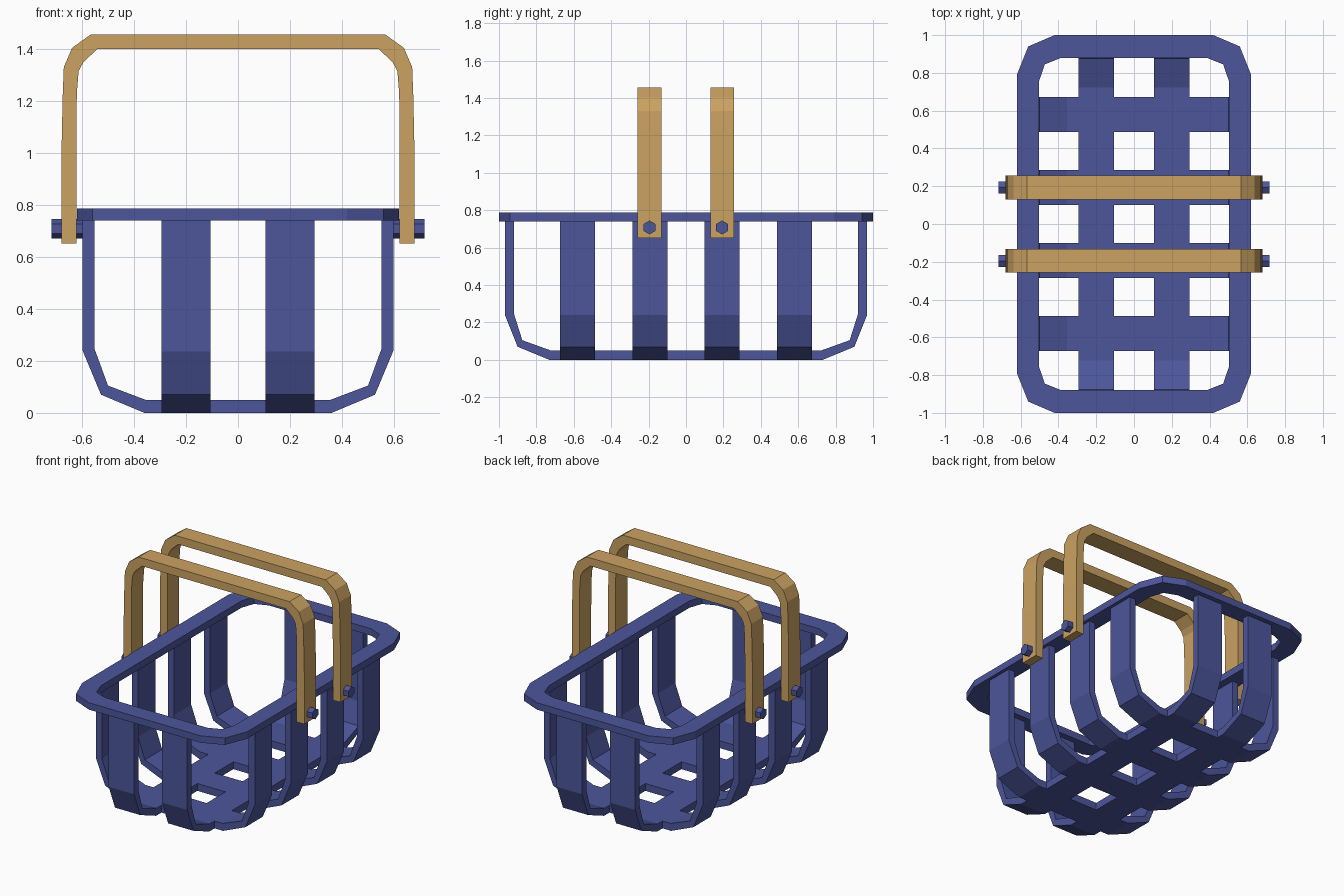
import bpy, bmesh, math
from mathutils import Matrix

if "Cube" in bpy.data.objects:
    bpy.data.objects.remove(bpy.data.objects["Cube"])


def material(name, col):
    m = bpy.data.materials.new(name)
    m.diffuse_color = (*col, 1)
    m.use_nodes = True
    m.node_tree.nodes["Principled BSDF"].inputs["Base Color"].default_value = m.diffuse_color
    return m


BLUE = material("basket blue", (0.074, 0.093, 0.33))
TAN = material("handle tan", (0.60, 0.36, 0.122))


def finish(bm, name, mat):
    bmesh.ops.recalc_face_normals(bm, faces=bm.faces)
    me = bpy.data.meshes.new(name)
    bm.to_mesh(me)
    bm.free()
    me.materials.append(mat)
    ob = bpy.data.objects.new(name, me)
    bpy.context.collection.objects.link(ob)
    return ob


def mirrored(half):
    """Right-hand half of a path -> full path from right to left."""
    return half + [(-u, v) for u, v in reversed(half)]


def band(name, outer, inner, place, lo, hi, mat, closed=False):
    """Solid band between two matching paths, swept from lo to hi."""
    bm = bmesh.new()
    rings = [[bm.verts.new(place(u, v, w)) for u, v, w in
              ((*o, lo), (*o, hi), (*i, hi), (*i, lo))] for o, i in zip(outer, inner)]
    n = len(rings)
    for k in range(n if closed else n - 1):
        a, b = rings[k], rings[(k + 1) % n]
        for j in range(4):
            bm.faces.new((a[j], a[(j + 1) % 4], b[(j + 1) % 4], b[j]))
    if not closed:
        bm.faces.new(rings[0])
        bm.faces.new(rings[-1])
    return finish(bm, name, mat)


def along_x(u, v, w):
    return (u, w, v)


def along_y(u, v, w):
    return (w, u, v)


def flat(u, v, w):
    return (u, v, w)


# Rim: octagon-cornered flat frame
def loop(half):
    top = mirrored(half)
    return top + [(-u, -v) for u, v in top]


band("rim", loop([(0.62, 0.79), (0.56, 0.94), (0.42, 1.0)]),
     loop([(0.503, 0.755), (0.472, 0.845), (0.385, 0.88)]), flat, 0.74, 0.787, BLUE, True)

# Cross slats running side to side
for i, y in enumerate((-0.58, -0.193, 0.193, 0.58)):
    band(f"cross_slat_{i}", mirrored([(0.598, 0.745), (0.598, 0.24), (0.527, 0.07), (0.36, 0)]),
         mirrored([(0.552, 0.745), (0.552, 0.247), (0.5, 0.105), (0.355, 0.05)]),
         along_x, y - 0.093, y + 0.093, BLUE)

# Long slats running front to back
for i, x in enumerate((-0.2, 0.2)):
    band(f"long_slat_{i}", mirrored([(0.967, 0.745), (0.967, 0.237), (0.9, 0.07), (0.73, 0)]),
         mirrored([(0.92, 0.745), (0.92, 0.247), (0.875, 0.105), (0.722, 0.05)]),
         along_y, x - 0.095, x + 0.095, BLUE)

# Handles with hexagonal pivot pins
for i, y in enumerate((-0.195, 0.193)):
    band(f"handle_{i}",
         mirrored([(0.679, 0.652), (0.679, 1.0), (0.674, 1.227), (0.67, 1.33), (0.638, 1.404), (0.567, 1.455)]),
         mirrored([(0.622, 0.652), (0.622, 1.0), (0.62, 1.227), (0.613, 1.315), (0.594, 1.35), (0.54, 1.4)]),
         along_x, y - 0.063, y + 0.063, TAN)
    for s in (-1, 1):
        bm = bmesh.new()
        bmesh.ops.create_cone(bm, cap_ends=True, segments=6, radius1=0.037, radius2=0.037, depth=0.15,
                              matrix=Matrix.Translation((s * 0.643, y, 0.708)) @ Matrix.Rotation(math.pi / 2, 4, 'Y'))
        # Keep a hexagon corner pointing up
        if max(v.co.z for v in bm.verts) < 0.708 + 0.035:
            bmesh.ops.rotate(bm, verts=bm.verts, cent=(0, y, 0.708),
                             matrix=Matrix.Rotation(math.pi / 6, 3, 'X'))
        finish(bm, f"pivot_pin_{i}_{'right' if s > 0 else 'left'}", BLUE)
